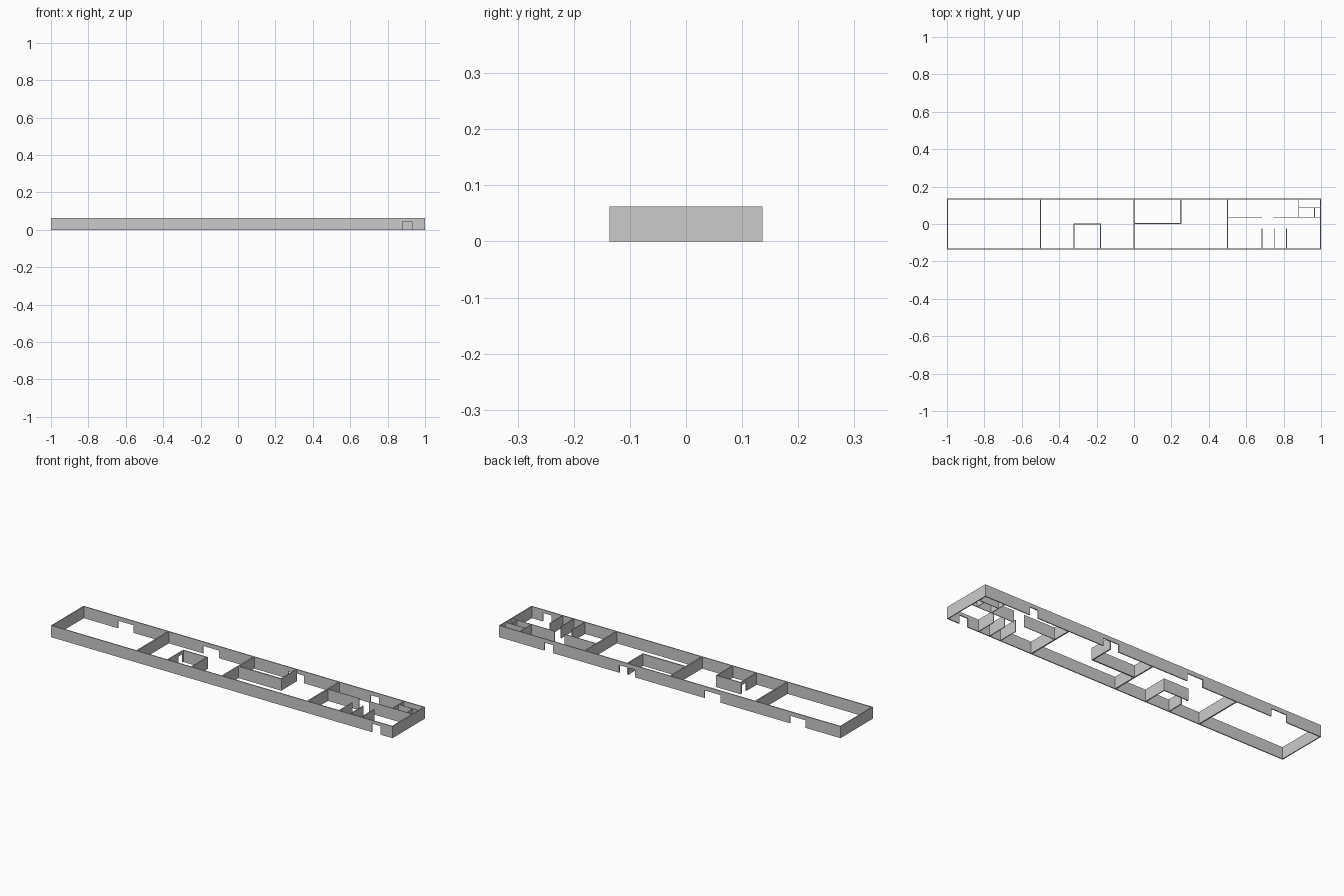
import bpy, bmesh
from mathutils import Matrix, Vector

cube = bpy.data.objects.get("Cube")
if cube:
    bpy.data.objects.remove(cube, do_unlink=True)

X, Y, H = 1.0, 0.136, 0.062      # half length, half depth, wall height
T = 0.005                        # usual wall thickness

wall_grey = bpy.data.materials.new("wall_grey")
wall_grey.use_nodes = True
colour = (0.6, 0.6, 0.6, 1)
wall_grey.diffuse_color = colour
wall_grey.node_tree.nodes["Principled BSDF"].inputs["Base Color"].default_value = colour


def add_box(bm, lo, hi):
    lo, hi = Vector(lo), Vector(hi)
    bmesh.ops.create_cube(bm, size=1, matrix=Matrix.Translation((lo + hi) / 2)
                          @ Matrix.Diagonal((*(hi - lo), 1)))


def wall(name, axis, at, start, end, thick=T, doors=(), joints=()):
    """Straight wall along an axis; doors are (from, to, height) openings."""
    bm = bmesh.new()

    def piece(a, b, base=0):
        if axis == "x":
            add_box(bm, (a, at - thick / 2, base), (b, at + thick / 2, H))
        else:
            add_box(bm, (at - thick / 2, a, base), (at + thick / 2, b, H))

    sills = {a: h for a, b, h in doors}
    cuts = sorted({start, end, *joints, *(d[0] for d in doors), *(d[1] for d in doors)})
    for a, b in zip(cuts, cuts[1:]):
        piece(a, b, sills.get(a, 0))
    mesh = bpy.data.meshes.new(name)
    bm.to_mesh(mesh)
    bm.free()
    mesh.materials.append(wall_grey)
    obj = bpy.data.objects.new(name, mesh)
    bpy.context.collection.objects.link(obj)


# Outer shell: front panels, back wall with doorways, two end walls
edge = Y - T / 2
wall("front_wall", "x", -edge, -X, X, doors=[(0.88, 0.93, 0.045)],
     joints=[-0.82, -0.68, -0.5, -0.32, -0.18, 0, 0.18, 0.32, 0.5, 0.68])
wall("back_wall", "x", edge, -X, X, joints=[-0.5, 0, 0.5],
     doors=[(c - 0.046, c + 0.046, 0.04) for c in (-0.75, -0.25, 0.25)]
     + [(0.685, 0.735, 0.042)])
inner = Y - T
for side, x in (("right", -X + T / 2), ("left", X - T / 2)):
    wall(side + "_end_wall", "y", x, -inner, inner, joints=[0])

# Cross walls between the four units
for i, x in enumerate((-0.5, 0, 0.5)):
    wall(f"cross_wall_{i + 1}", "y", x, -inner, inner, 0.007)

# Small square room against the front
wall("small_room_right_wall", "y", -0.32, -inner, 0, doors=[(-0.045, -0.008, 0.045)])
wall("small_room_left_wall", "y", -0.18, -inner, 0)
wall("small_room_back_wall", "x", 0, -0.3225, -0.1775)

# Long room against the back
wall("long_room_front_wall", "x", 0.003, 0.003, 0.254, 0.007)
wall("long_room_side_wall", "y", 0.25, 0.006, inner, 0.007)

# Partitions of the divided unit
thin = 0.003
wall("corridor_wall_right", "x", 0.035, 0.503, 0.685, thin)
wall("corridor_wall_left", "x", 0.035, 0.745, X - T, thin)
wall("closet_wall", "y", 0.88, 0.036, inner, thin)
wall("closet_divider", "x", 0.087, 0.88, X - T, thin)
wall("shaft_wall", "y", 0.965, 0.036, 0.086, thin)
for i, x in enumerate((0.685, 0.75, 0.815)):
    wall(f"stall_wall_{i + 1}", "y", x, -inner, -0.024, 0.004)
